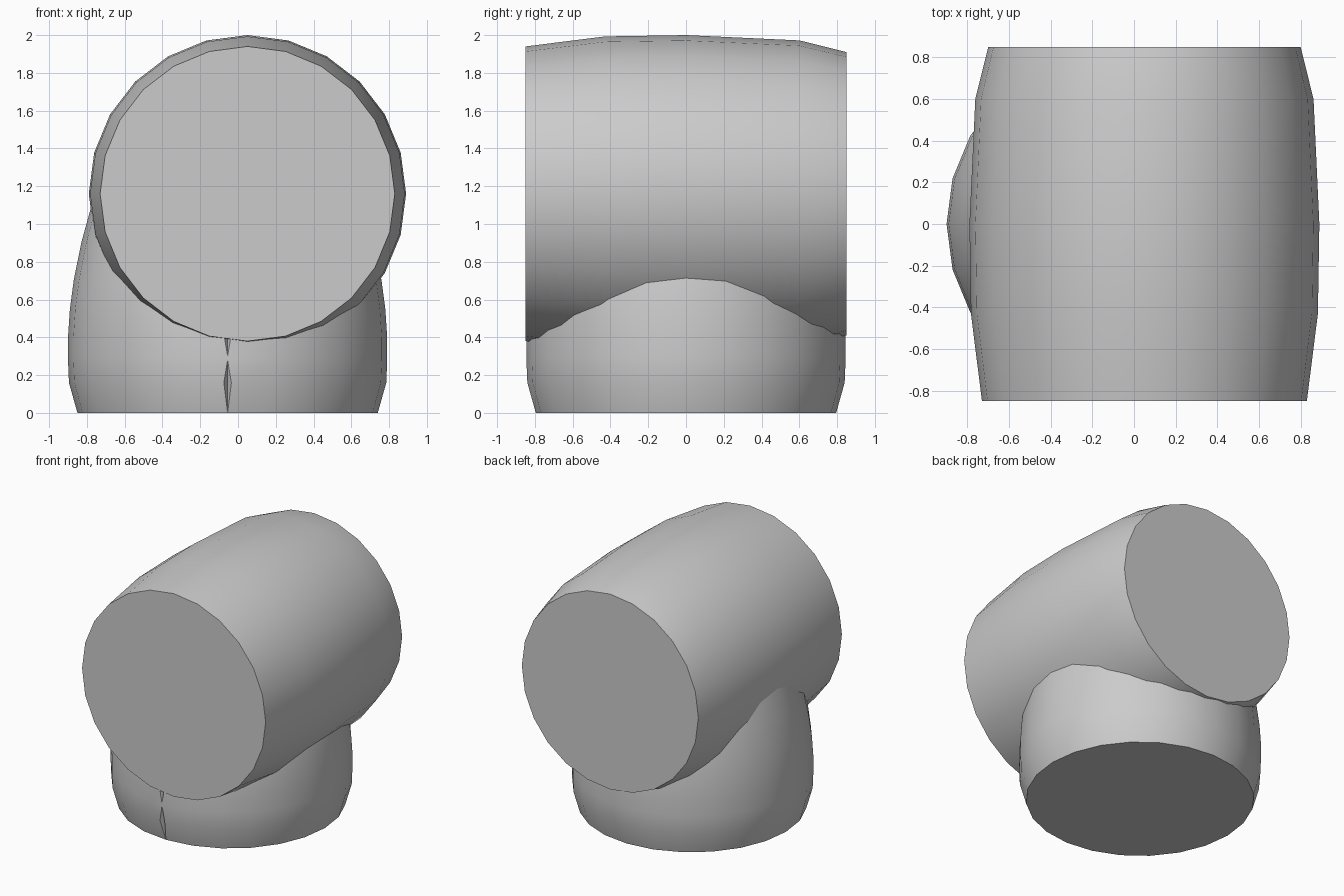
import bpy
import bmesh
import math
from mathutils import Vector

SIDES = 24

cube = bpy.data.objects.get("Cube")
if cube:
    bpy.data.objects.remove(cube, do_unlink=True)

grey = bpy.data.materials.new("plain grey")
grey.use_nodes = True
colour = (0.6, 0.6, 0.6, 1)
grey.diffuse_color = colour
grey.node_tree.nodes["Principled BSDF"].inputs["Base Color"].default_value = colour


def loft(name, rings):
    """Skin a list of closed point rings, cap both ends, shade smooth."""
    bm = bmesh.new()
    rows = [[bm.verts.new(p) for p in ring] for ring in rings]
    for low, high in zip(rows, rows[1:]):
        for i in range(len(low)):
            j = (i + 1) % len(low)
            bm.faces.new((low[i], low[j], high[j], high[i]))
    bm.faces.new(rows[0])
    bm.faces.new(rows[-1])
    bmesh.ops.remove_doubles(bm, verts=bm.verts, dist=1e-5)
    bmesh.ops.recalc_face_normals(bm, faces=bm.faces)
    mesh = bpy.data.meshes.new(name)
    bm.to_mesh(mesh)
    bm.free()
    mesh.materials.append(grey)
    obj = bpy.data.objects.new(name, mesh)
    bpy.context.collection.objects.link(obj)
    bpy.ops.object.select_all(action="DESELECT")
    obj.select_set(True)
    bpy.context.view_layer.objects.active = obj
    bpy.ops.object.shade_smooth_by_angle(angle=math.radians(35))
    return obj


def angles(start):
    return [start + math.tau * i / SIDES for i in range(SIDES)]


# Bulging barrel lying front to back: (y, radius)
barrel_profile = [(-0.85, 0.78), (-0.43, 0.833), (0, 0.84), (0.6, 0.812), (0.85, 0.75)]
loft("barrel", [
    [Vector((0.05 + r * math.cos(a), y, 1.16 + r * math.sin(a))) for a in angles(0)]
    for y, r in barrel_profile])

# Upright stub with a split seam on its front: (z, radius, half width of seam)
stub_profile = [(0, 0.795, 0), (0.16, 0.84, 0.02), (0.28, 0.845, 0), (0.3, 0.845, 0),
                (0.4, 0.845, 0.017), (0.55, 0.835, 0), (0.7, 0.815, 0),
                (0.9, 0.775, 0), (1.1, 0.72, 0)]
stub_rings = []
for z, r, gap in stub_profile:
    seam = [Vector((-0.055 - gap, -r, z)),
            Vector((-0.055, -r + 1.5 * gap, z)),
            Vector((-0.055 + gap, -r, z))]
    around = [Vector((-0.055 + r * math.cos(a), r * math.sin(a), z))
              for a in angles(-math.pi / 2)[1:]]
    stub_rings.append(seam + around)
loft("upright_stub", stub_rings)
